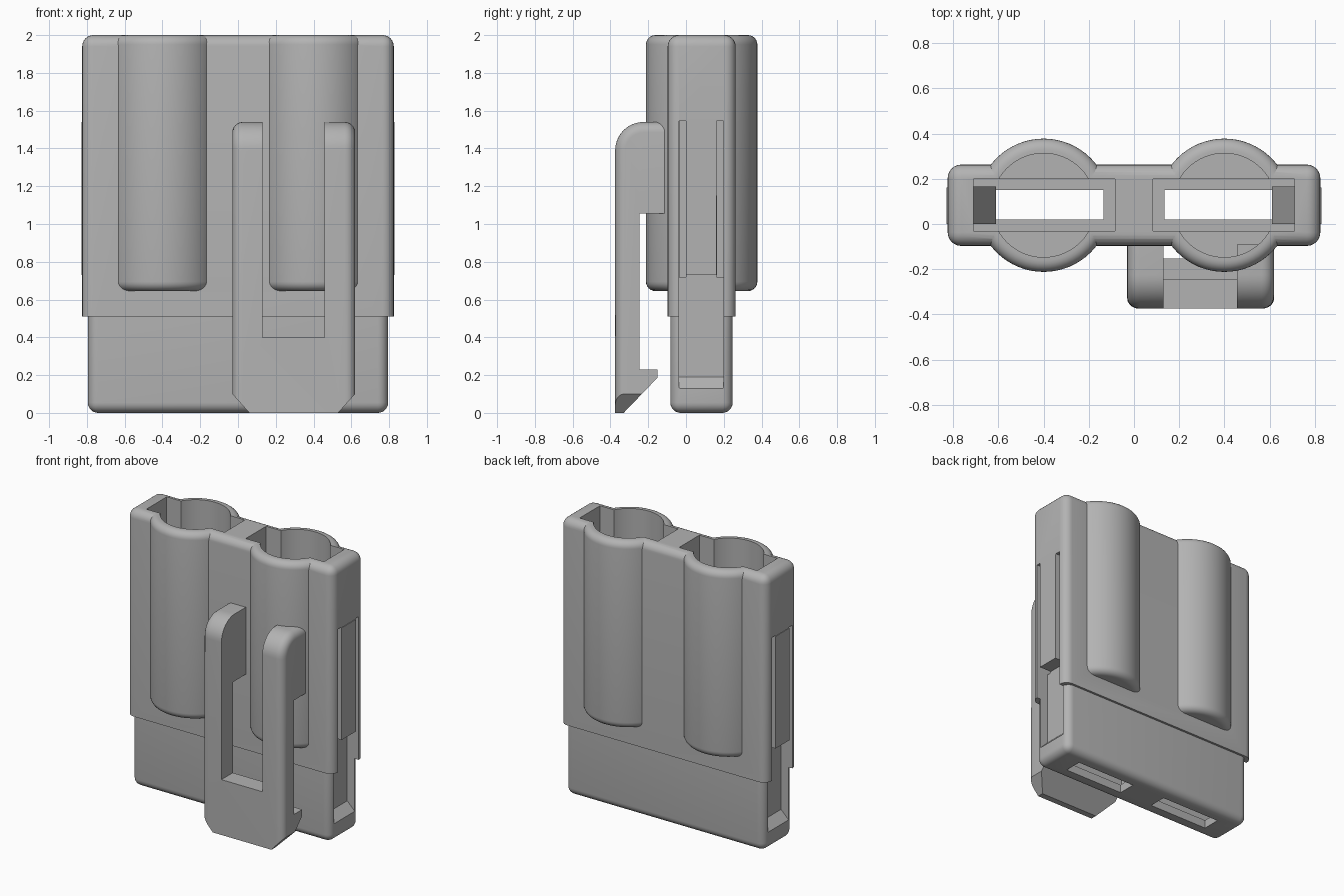
import bpy, bmesh, math
from mathutils import Vector

if "Cube" in bpy.data.objects:
    bpy.data.objects.remove(bpy.data.objects["Cube"])

grey = bpy.data.materials.new("matte grey")
grey.use_nodes = True
COLOR = (0.45, 0.45, 0.45, 1)
grey.diffuse_color = COLOR
grey.node_tree.nodes["Principled BSDF"].inputs["Base Color"].default_value = COLOR


def finish(name, bm):
    bmesh.ops.recalc_face_normals(bm, faces=bm.faces)
    mesh = bpy.data.meshes.new(name)
    bm.to_mesh(mesh)
    bm.free()
    mesh.materials.append(grey)
    ob = bpy.data.objects.new(name, mesh)
    bpy.context.collection.objects.link(ob)
    return ob


def round_edges(bm, edges, radius, segments=6):
    bmesh.ops.bevel(bm, geom=edges, offset=radius, segments=segments,
                    profile=0.5, affect='EDGES', clamp_overlap=False)


def box(name, x, y, z, radius=0, flat_z=None):
    """Box from ranges; edges are rounded except those lying at flat_z."""
    bm = bmesh.new()
    bmesh.ops.create_cube(bm, size=1)
    for v in bm.verts:
        v.co = Vector([r[0] if c < 0 else r[1] for c, r in zip(v.co, (x, y, z))])
    if radius:
        round_edges(bm, [e for e in bm.edges if flat_z is None or
                         any(abs(v.co.z - flat_z) > 1e-4 for v in e.verts)], radius)
    return finish(name, bm)


def cylinder(name, x, y, r, z, radius=0):
    bm = bmesh.new()
    bmesh.ops.create_cone(bm, cap_ends=True, segments=64, radius1=r, radius2=r,
                          depth=z[1] - z[0])
    bmesh.ops.translate(bm, verts=bm.verts, vec=(x, y, (z[0] + z[1]) / 2))
    if radius:
        round_edges(bm, [e for e in bm.edges
                         if abs(e.verts[0].co.z - e.verts[1].co.z) < 1e-4], radius)
    return finish(name, bm)


def prism(name, points, axis, lo, hi, rounded=0, radius=0):
    """Extrude a (horizontal, z) outline along x or y; round the end edges
    that follow the first `rounded` outline segments."""
    bm = bmesh.new()
    def place(p, d):
        return (d, p[0], p[1]) if axis == 'x' else (p[0], d, p[1])
    a = [bm.verts.new(place(p, lo)) for p in points]
    b = [bm.verts.new(place(p, hi)) for p in points]
    n = len(points)
    bm.faces.new(a)
    bm.faces.new(b[::-1])
    for i in range(n):
        j = (i + 1) % n
        bm.faces.new((a[i], b[i], b[j], a[j]))
    bmesh.ops.recalc_face_normals(bm, faces=bm.faces)
    if radius:
        edges = [bm.edges.get((s[i], s[i + 1])) for s in (a, b) for i in range(rounded)]
        round_edges(bm, edges, radius)
    return finish(name, bm)


def combine(target, others, operation):
    bpy.context.view_layer.objects.active = target
    for ob in others:
        ob.hide_render = True
        mod = target.modifiers.new("combine", 'BOOLEAN')
        mod.operation, mod.solver, mod.object = operation, 'EXACT', ob
        bpy.ops.object.modifier_apply(modifier=mod.name)
        bpy.data.objects.remove(ob)


def smooth(ob):
    bpy.ops.object.select_all(action='DESELECT')
    ob.select_set(True)
    bpy.context.view_layer.objects.active = ob
    bpy.ops.object.shade_smooth_by_angle(angle=math.radians(30))


def span(side, a, b):
    return tuple(sorted((side * a, side * b)))


CY = 0.083  # middle of the housing in y
SIDES = (-1, 1)

# Housing: wide upper sleeve, slimmer lower block and two round barrels
housing = box("housing", (-0.825, 0.825), (-0.097, 0.263), (0.51, 2), 0.06, flat_z=0.51)
lower = box("lower_block", (-0.795, 0.795), (-0.083, 0.247), (0, 0.7), 0.055, flat_z=0.7)
barrels = [cylinder("barrel", s * 0.4, CY, 0.295, (0.645, 2), 0.05) for s in SIDES]
combine(housing, [lower] + barrels, 'UNION')

# Hollow sockets, floor openings and side openings
cuts = []
for s in SIDES:
    cuts += [
        box("socket", span(s, 0.085, 0.71), (-0.032, 0.2), (0.06, 2.2)),
        cylinder("bore", s * 0.4, CY, 0.23, (0.71, 2.2)),
        box("floor_opening", span(s, 0.135, 0.61), (0.02, 0.15), (-0.1, 0.2)),
        prism("side_recess", [(s * 0.735, 0.19), (s * 0.795, 0.13), (s * 0.9, 0.13),
                              (s * 0.9, 0.73), (s * 0.735, 0.73)], 'y', -0.036, 0.198),
    ]
    for y in ((-0.036, 0.0), (0.162, 0.198)):
        cuts.append(box("latch_groove", span(s, 0.69, 0.9), y, (0.72, 1.545)))
combine(housing, cuts, 'DIFFERENCE')
smooth(housing)

# Side latches: thin outer tongue with an inward sloping hook
for s, label in zip(SIDES, ("right", "left")):
    box(label + "_latch_tongue", span(s, 0.8, 0.829), (0.0, 0.162), (0.73, 1.54))
    prism(label + "_latch_hook", [(s * 0.715, 1.15), (s * 0.61, 0.85),
                                  (s * 0.61, 0.73), (s * 0.715, 0.73)], 'y', 0.0, 0.165)

# Front clip: side outline with rounded top, two prongs and a catch at the foot
R = 0.15
arc = [(-0.375 + R - R * math.cos(t), 1.54 - R + R * math.sin(t))
       for t in (math.pi / 2 * i / 10 for i in range(11))]
outline = [(-0.375, 0)] + arc + [(-0.09, 1.54), (-0.09, 1.055), (-0.245, 1.055),
                                 (-0.245, 0.23), (-0.152, 0.23), (-0.152, 0.185),
                                 (-0.33, 0)]
clip = prism("front_clip", outline, 'x', -0.03, 0.62, rounded=12, radius=0.055)
clip_cuts = [box("clip_slot", (0.13, 0.457), (-0.6, 0.1), (0.4, 1.8))]
for edge, d in ((-0.03, 1), (0.62, -1)):
    clip_cuts.append(prism("corner_cut", [(edge - d * 0.045, 0.15), (edge + d * 0.135, -0.05),
                                          (edge - d * 0.045, -0.05)], 'y', -0.6, 0.1))
combine(clip, clip_cuts, 'DIFFERENCE')
smooth(clip)
